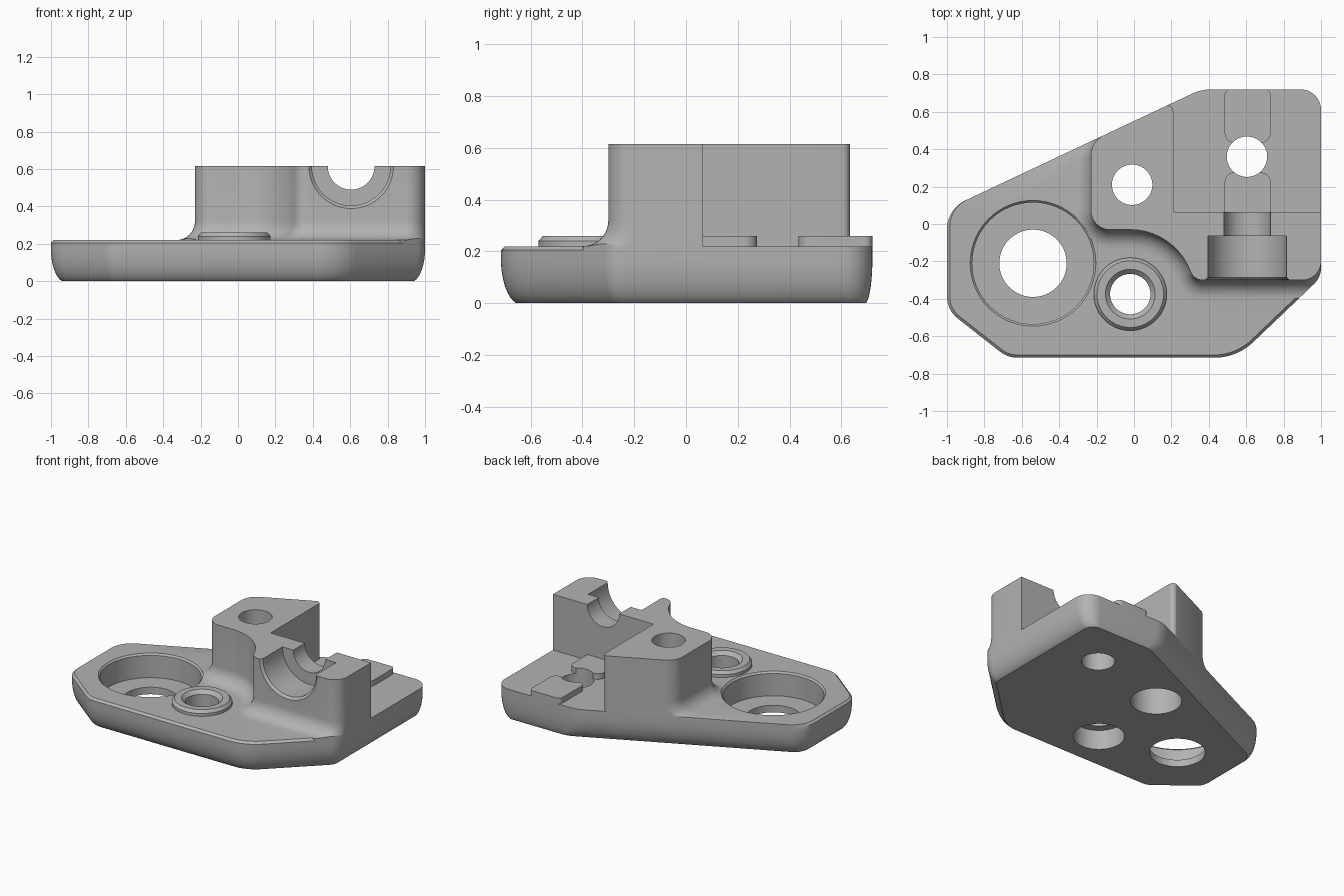
import bpy, bmesh
from math import sin, cos, tan, pi, radians
from mathutils import Vector

if "Cube" in bpy.data.objects:
    bpy.data.objects.remove(bpy.data.objects["Cube"], do_unlink=True)

grey = bpy.data.materials.new("plain_grey")
grey.use_nodes = True
grey.diffuse_color = (0.45, 0.45, 0.45, 1)
grey.node_tree.nodes["Principled BSDF"].inputs["Base Color"].default_value = (0.45, 0.45, 0.45, 1)


def loft(name, rings):
    """Closed solid through rings with equal point counts."""
    bm = bmesh.new()
    loops = [[bm.verts.new(p) for p in ring] for ring in rings]
    n = len(loops[0])
    for a, b in zip(loops, loops[1:]):
        for i in range(n):
            j = (i + 1) % n
            bm.faces.new((a[i], a[j], b[j], b[i]))
    bm.faces.new(loops[0][::-1])
    bm.faces.new(loops[-1])
    bmesh.ops.recalc_face_normals(bm, faces=bm.faces[:])
    mesh = bpy.data.meshes.new(name)
    bm.to_mesh(mesh)
    bm.free()
    mesh.materials.append(grey)
    obj = bpy.data.objects.new(name, mesh)
    bpy.context.collection.objects.link(obj)
    return obj


def outline(corners, insets, z, steps=10):
    """Rounded polygon (counter-clockwise x, y, radius) with each edge moved in."""
    n = len(corners)
    pts = [Vector(c[:2]) for c in corners]
    ring = []
    for i, (x, y, r) in enumerate(corners):
        d0 = (pts[i] - pts[i - 1]).normalized()
        d1 = (pts[(i + 1) % n] - pts[i]).normalized()
        turn = d0.cross(d1)
        e0, e1 = insets[i - 1], insets[i]
        p = pts[i] + (d0 * -e1 + d1 * e0) / turn
        if r == 0:
            ring.append((p.x, p.y, z))
            continue
        side = 1 if turn > 0 else -1
        r = max(r - side * (e0 + e1) / 2, 0.005)
        angle = abs(d0.angle(d1))
        start = p - d0 * r * tan(angle / 2)
        for k in range(steps + 1):
            a = angle * k / steps
            normal = Vector((-d0.y, d0.x)) * side
            q = start + d0 * r * sin(a) + normal * r * (1 - cos(a))
            ring.append((q.x, q.y, z))
    return ring


def lathe(name, x, y, profile, z=None, sides=64):
    """Turned solid of (radius, height); lies along y when z is given."""
    rings = []
    for r, h in profile:
        ring = []
        for k in range(sides):
            u, v = r * cos(2 * pi * k / sides), r * sin(2 * pi * k / sides)
            ring.append((x + u, y + v, h) if z is None else (x + u, h, z + v))
        rings.append(ring)
    return loft(name, rings)


def combine(target, other, operation):
    mod = target.modifiers.new(operation.lower(), "BOOLEAN")
    mod.operation, mod.solver, mod.object = operation, "EXACT", other
    bpy.context.view_layer.objects.active = target
    bpy.ops.object.modifier_apply(modifier=mod.name)
    bpy.data.objects.remove(other, do_unlink=True)


# Base plate: rounded lower edge, small chamfer on the exposed upper edge
plate = [(-1, .08, .17), (-1, -.46, .15), (-.675, -.715, .15), (.55, -.715, .3),
         (1, -.285, .12), (1, .72, .11), (.36, .72, .25)]
lower = [1, 1, 1, 1, 1, .4, 1]
upper = [1, 1, 1, 1, 0, 0, 0]
rings = []
for k in range(9):
    t = radians(75) * (1 - k / 8)
    inset = .08 * (1 - cos(t))
    rings.append(outline(plate, [w * inset for w in lower], .17 * (1 - sin(t) / sin(radians(75)))))
rings.append(outline(plate, [0] * 7, .205))
rings.append(outline(plate, [w * .015 for w in upper], .22))
body = loft("mount_body", rings)

# Upright block with a flared foot along its front and left
block = [(-.23, .443, .12), (-.23, -.03, .1), (.216, -.03, .345), (.32, -.3, .07),
         (1, -.3, .1), (1, .065, 0), (.21, .065, 0), (.21, .651, .03)]
flared = [1, 1, 1, 1, 0, 0, 0, 0]
rings = [outline(block, [w * -.1 for w in flared], .2)]
for k in range(9):
    t = pi / 2 * k / 8
    rings.append(outline(block, [w * -.1 * (1 - sin(t)) for w in flared], .32 - .1 * cos(t)))
rings.append(outline(block, [0] * 8, .615))
tower = loft("upright_block", rings)
limit = loft("plate_limit", [outline(plate, [0] * 7, z) for z in (-.1, 1)])
combine(tower, limit, "INTERSECT")
combine(body, tower, "UNION")

# Raised collar and the two locating pads in the rear recess
collar = lathe("collar", -.02, -.375, [(.195, .2), (.195, .24), (.178, .26)])
combine(body, collar, "UNION")
for y0, y1, r0, r1 in ((.05, .275, 0, .05), (.435, .72, .05, .03)):
    shape = [(.485, y0, r0), (.73, y0, r0), (.73, y1, r1), (.485, y1, r1)]
    pad = loft("locating_pad", [outline(shape, [0] * 4, z) for z in (.2, .26)])
    combine(body, pad, "UNION")

# Vertical holes, each turned as one stepped cutter
holes = [
    (-.54, -.21, [(.18, -.1), (.18, .05), (.325, .05), (.325, .208), (.337, .221), (.337, .5)]),
    (-.02, -.375, [(.165, -.1), (.165, .14), (.108, .14), (.108, .235), (.135, .262), (.135, .3)]),
    (-.01, .21, [(.165, -.1), (.165, .2), (.108, .2), (.108, .8)]),
    (.604, .36, [(.108, -.1), (.108, .5)]),
]
for x, y, profile in holes:
    combine(body, lathe("hole_cutter", x, y, profile), "DIFFERENCE")

# Half-round stepped saddle across the top of the block
saddle = [(.24, -.45), (.226, -.3), (.21, -.285), (.21, -.065), (.125, -.065), (.125, .2)]
combine(body, lathe("saddle_cutter", .605, 0, saddle, z=.615), "DIFFERENCE")

# Smooth curved surfaces, crisp edges
bpy.ops.object.select_all(action="DESELECT")
body.select_set(True)
bpy.context.view_layer.objects.active = body
bpy.ops.object.shade_smooth_by_angle(angle=radians(30))
